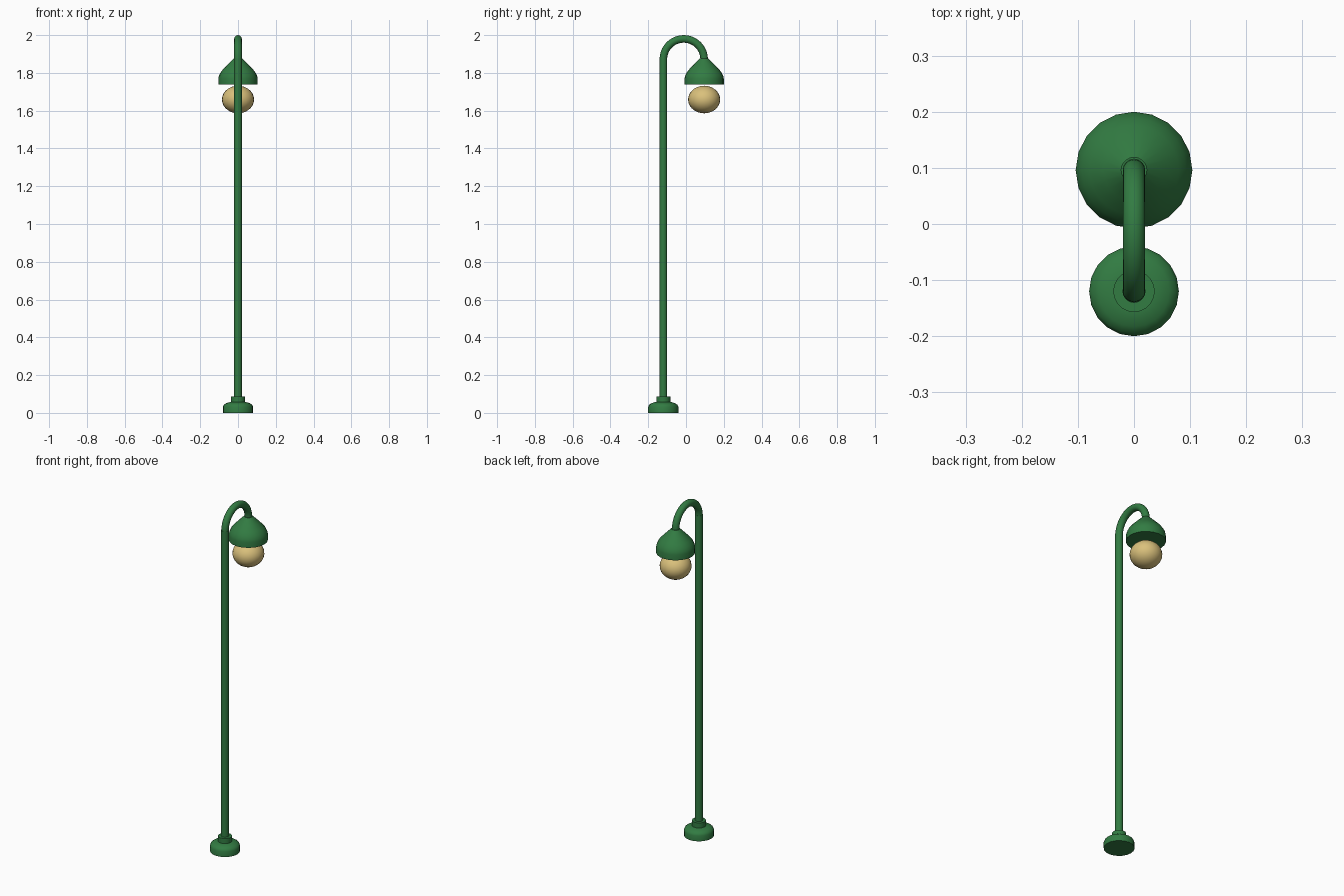
import bpy, bmesh, math
from mathutils import Vector

if "Cube" in bpy.data.objects:
    bpy.data.objects.remove(bpy.data.objects["Cube"])

POLE_Y, LAMP_Y = -0.12, 0.096
TUBE_R, SPRING_Z = 0.0205, 1.872


def material(name, rgb):
    m = bpy.data.materials.new(name)
    m.diffuse_color = (*rgb, 1)
    m.use_nodes = True
    m.node_tree.nodes["Principled BSDF"].inputs["Base Color"].default_value = m.diffuse_color
    return m


green = material("painted green", (0.032, 0.2, 0.055))
glow = material("warm lamp glass", (0.70, 0.53, 0.20))


def finish(name, bm, mat, angle=35):
    bmesh.ops.recalc_face_normals(bm, faces=bm.faces)
    mesh = bpy.data.meshes.new(name)
    bm.to_mesh(mesh)
    bm.free()
    mesh.materials.append(mat)
    ob = bpy.data.objects.new(name, mesh)
    bpy.context.collection.objects.link(ob)
    bpy.ops.object.select_all(action='DESELECT')
    bpy.context.view_layer.objects.active = ob
    ob.select_set(True)
    bpy.ops.object.shade_smooth_by_angle(angle=math.radians(angle))
    return ob


def skin(name, rings, mat):
    """Join equal rings of points into a capped solid."""
    bm = bmesh.new()
    loops = [[bm.verts.new(p) for p in ring] for ring in rings]
    n = len(loops[0])
    for a, b in zip(loops, loops[1:]):
        for i in range(n):
            j = (i + 1) % n
            bm.faces.new((a[i], a[j], b[j], b[i]))
    bm.faces.new(loops[0])
    bm.faces.new(loops[-1])
    return finish(name, bm, mat)


def ring(centre, u, v, r, n):
    return [centre + r * (u * math.cos(2 * math.pi * i / n) + v * math.sin(2 * math.pi * i / n))
            for i in range(n)]


X, Y, Z = Vector((1, 0, 0)), Vector((0, 1, 0)), Vector((0, 0, 1))


def lathe(name, y, profile, mat, n=20):
    return skin(name, [ring(Vector((0, y, z)), X, Y, r, n) for r, z in profile], mat)


# stepped foot and its collar
lathe("base", POLE_Y, [(0.08, 0), (0.08, 0.032), (0.075, 0.043), (0.063, 0.051),
                       (0.048, 0.056), (0.037, 0.058)], green)
lathe("base_collar", POLE_Y, [(0.037, 0.05), (0.037, 0.088)], green)

# straight pole
lathe("pole", POLE_Y, [(TUBE_R, 0.08), (TUBE_R, SPRING_Z + 0.005)], green)

# half-circle arm
mid, rad = (POLE_Y + LAMP_Y) / 2, (LAMP_Y - POLE_Y) / 2
rings = []
for k in range(21):
    a = math.pi * (1 - k / 20)
    out = Y * math.cos(a) + Z * math.sin(a)
    rings.append(ring(Vector((0, mid, SPRING_Z)) + out * rad, X, out, TUBE_R - 0.0005, 16))
skin("curved_arm", rings, green)

# bell shade
lathe("lamp_shade", LAMP_Y, [(0.104, 1.738), (0.104, 1.77), (0.101, 1.784), (0.093, 1.801),
                             (0.080, 1.818), (0.055, 1.844), (0.023, 1.876)], green)

# slightly flattened globe
bm = bmesh.new()
bmesh.ops.create_uvsphere(bm, u_segments=24, v_segments=14, radius=1)
bmesh.ops.scale(bm, vec=(0.085, 0.085, 0.073), verts=bm.verts)
bmesh.ops.translate(bm, vec=(0, LAMP_Y, 1.659), verts=bm.verts)
finish("lamp_globe", bm, glow, 60)
